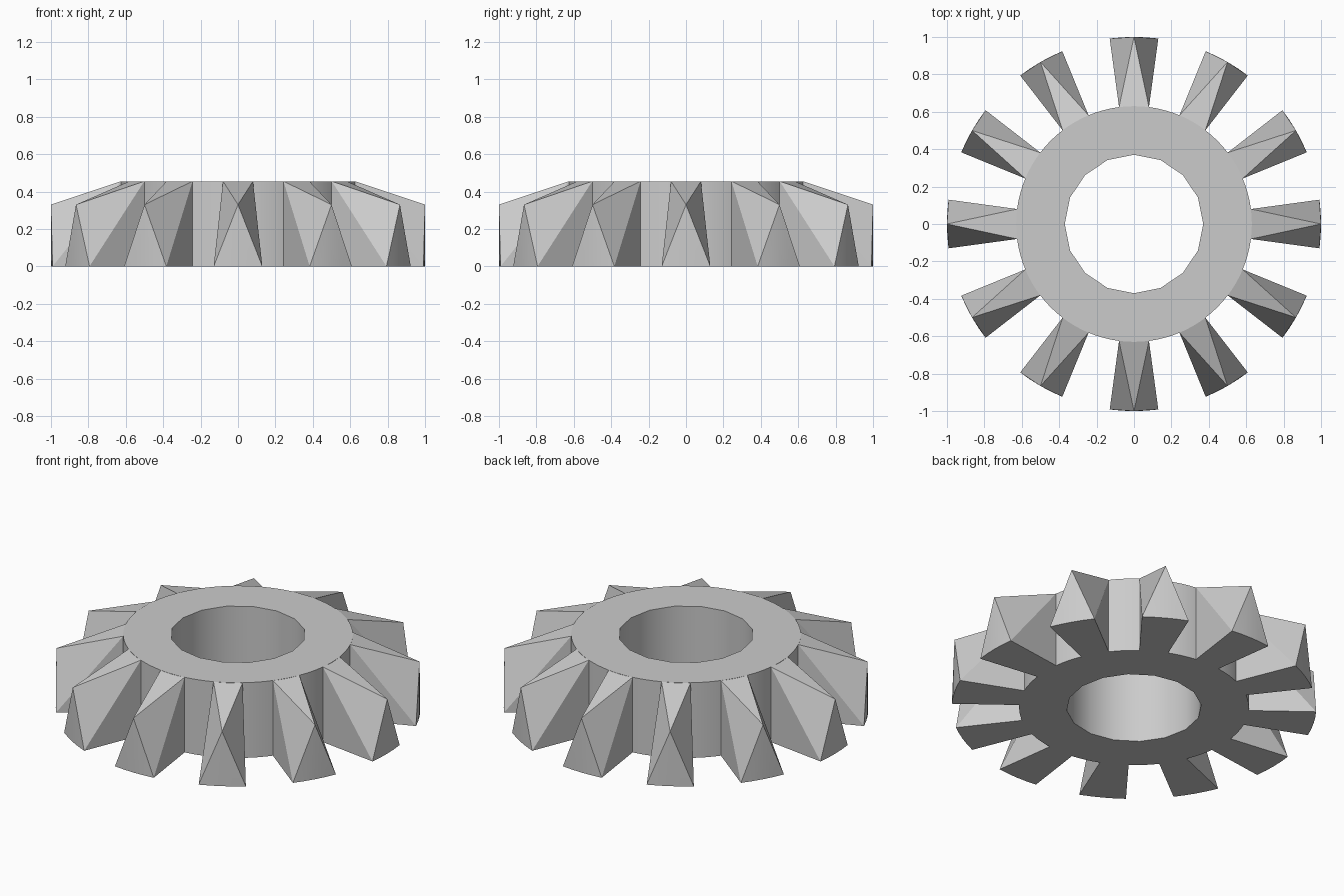
import bpy, bmesh, math
from mathutils import Matrix

TEETH, HEIGHT = 12, 0.455
BODY_R, HOLE_R, TIP_R = 0.63, 0.37, 1.0
ROOT_A, TIP_A = math.asin(0.08 / BODY_R), math.asin(0.13 / TIP_R)

cube = bpy.data.objects.get("Cube")
if cube:
    bpy.data.objects.remove(cube, do_unlink=True)

grey = bpy.data.materials.new("plain grey")
grey.use_nodes = True
colour = (0.6, 0.6, 0.6, 1)
grey.diffuse_color = colour
grey.node_tree.nodes["Principled BSDF"].inputs["Base Color"].default_value = colour


def polar(radius, angle, z):
    return (radius * math.sin(angle), -radius * math.cos(angle), z)


def finish(bm, name, angle):
    bmesh.ops.recalc_face_normals(bm, faces=bm.faces)
    mesh = bpy.data.meshes.new(name)
    bm.to_mesh(mesh)
    bm.free()
    mesh.materials.append(grey)
    obj = bpy.data.objects.new(name, mesh)
    bpy.context.collection.objects.link(obj)
    bpy.ops.object.select_all(action='DESELECT')
    obj.select_set(True)
    bpy.context.view_layer.objects.active = obj
    bpy.ops.object.shade_smooth_by_angle(angle=math.radians(angle))
    return obj


# Hub: fine outer wall, coarse faceted bore, flat rings joining them
bm = bmesh.new()


def wall(radius, sides):
    loops = [[bm.verts.new(polar(radius, math.tau * i / sides, z)) for i in range(sides)]
             for z in (0, HEIGHT)]
    for i in range(sides):
        j = (i + 1) % sides
        bm.faces.new((loops[0][i], loops[0][j], loops[1][j], loops[1][i]))
    return loops


outer, inner = wall(BODY_R, 96), wall(HOLE_R, 16)
step = len(outer[0]) // len(inner[0])
for ring_out, ring_in in zip(outer, inner):
    for i in range(len(ring_in)):
        span = [ring_out[(i * step + k) % len(ring_out)] for k in range(step + 1)]
        bm.faces.new(span + [ring_in[(i + 1) % len(ring_in)], ring_in[i]])
finish(bm, "hub", 30)

# Tooth: upright flanks, a pointed crest and a curved foot
bm = bmesh.new()
crest = bm.verts.new((0, -TIP_R, 0.33))
foot = [bm.verts.new(polar(TIP_R, TIP_A * k / 2, 0)) for k in range(-2, 3)]
low = [bm.verts.new(polar(BODY_R, s * ROOT_A, 0)) for s in (-1, 1)]
top = [bm.verts.new(polar(BODY_R, s * ROOT_A, HEIGHT)) for s in (-1, 1)]
bm.faces.new((top[0], top[1], crest))
for side, corner in ((0, foot[0]), (1, foot[-1])):
    bm.faces.new((top[side], crest, corner))
    bm.faces.new((top[side], corner, low[side]))
for a, b in zip(foot, foot[1:]):
    bm.faces.new((a, b, crest))
bm.faces.new(foot + [low[1], low[0]])
bm.faces.new((low[0], low[1], top[1], top[0]))
tooth = finish(bm, "tooth_1", 12)

# Repeat the tooth around the hub
for n in range(1, TEETH):
    copy = tooth.copy()
    copy.name = f"tooth_{n + 1}"
    copy.matrix_world = Matrix.Rotation(math.tau * n / TEETH, 4, 'Z')
    bpy.context.collection.objects.link(copy)
